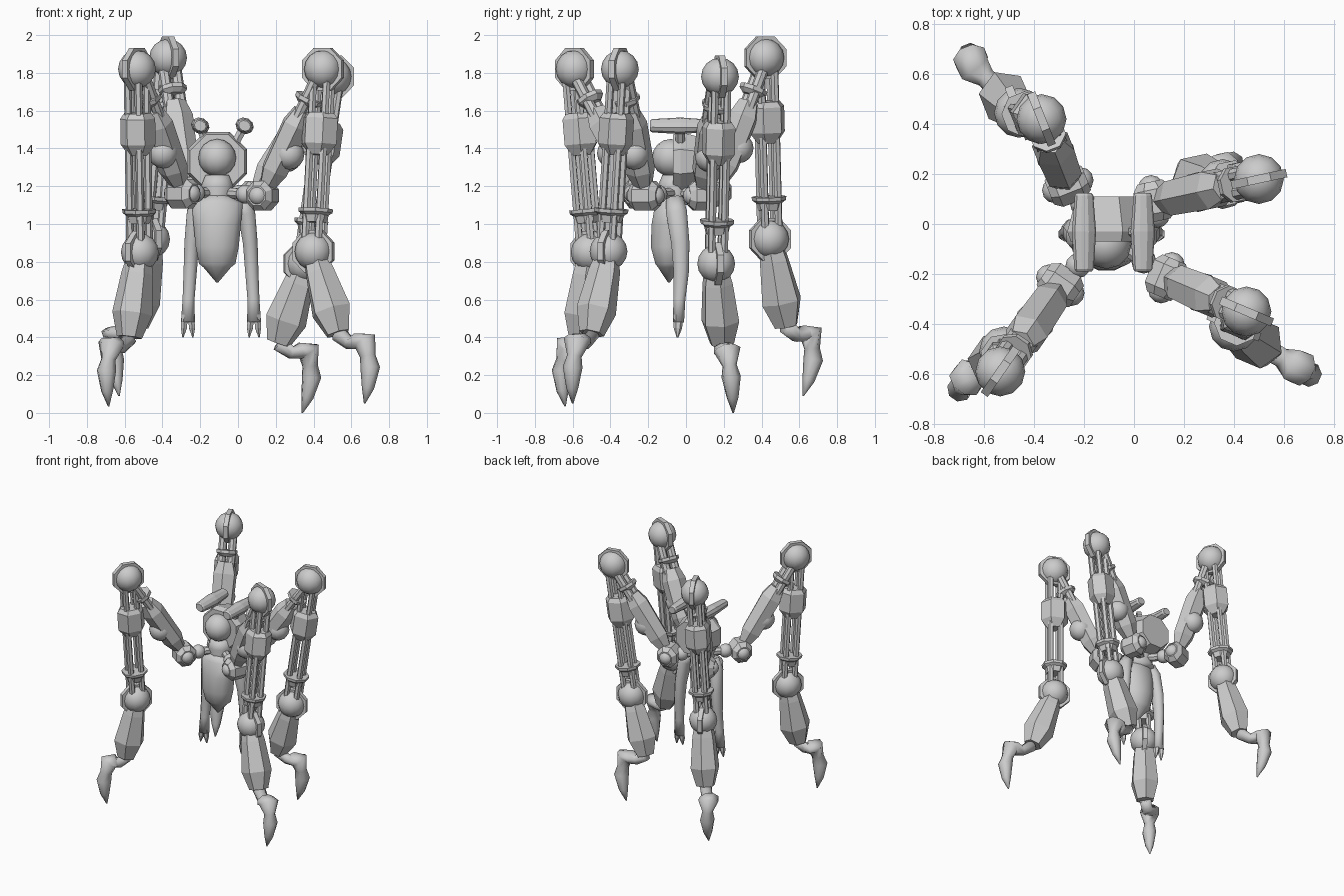
import bpy, bmesh, math
from mathutils import Vector as V

cube = bpy.data.objects.get("Cube")
if cube:
    bpy.data.objects.remove(cube, do_unlink=True)

grey = bpy.data.materials.new("plain_grey")
grey.use_nodes = True
grey.diffuse_color = (0.6, 0.6, 0.6, 1)
grey.node_tree.nodes["Principled BSDF"].inputs["Base Color"].default_value = (0.6, 0.6, 0.6, 1)


def finish(name, bm, smooth):
    bmesh.ops.recalc_face_normals(bm, faces=bm.faces)
    me = bpy.data.meshes.new(name)
    bm.to_mesh(me)
    bm.free()
    me.materials.append(grey)
    for p in me.polygons:
        p.use_smooth = smooth
    ob = bpy.data.objects.new(name, me)
    bpy.context.collection.objects.link(ob)
    return ob


def loft(name, rings, side, sides=8, smooth=False, fixed=False):
    """Skin rings of (centre, half width along side, half depth)."""
    bm = bmesh.new()
    loops = []
    for i, (c, a, b) in enumerate(rings):
        lo, hi = (0, -1) if fixed else (max(i - 1, 0), min(i + 1, len(rings) - 1))
        axis = (rings[hi][0] - rings[lo][0]).normalized()
        s = (side - axis * side.dot(axis)).normalized()
        d = axis.cross(s)
        loops.append([bm.verts.new(c + s * a * math.cos(q) + d * b * math.sin(q))
                      for q in ((k + 0.5) * math.tau / sides for k in range(sides))])
    for l0, l1 in zip(loops, loops[1:]):
        for k in range(sides):
            n = (k + 1) % sides
            bm.faces.new((l0[k], l0[n], l1[n], l1[k]))
    bm.faces.new(loops[0])
    bm.faces.new(loops[-1])
    return finish(name, bm, smooth)


def along(name, p, q, sections, side, sides=8):
    """Straight part between p and q, sections of (fraction, half width, half depth)."""
    return loft(name, [(p.lerp(q, t), a, b) for t, a, b in sections], side, sides, fixed=True)


def ball(name, c, r):
    bm = bmesh.new()
    bmesh.ops.create_uvsphere(bm, u_segments=12, v_segments=8, radius=r)
    bmesh.ops.translate(bm, verts=bm.verts, vec=c)
    return finish(name, bm, True)


def joint(name, c, axis):
    # Round joint split by an octagonal plate
    loft(name + "_plate", [(c + axis * h, 0.122, 0.122) for h in (-0.017, 0.017)], V((0, 0, 1)))
    ball(name + "_ball", c, 0.1)


hub = V((-0.11, -0.04, 1.17))


def leg(name, hip, knee, ankle, shin_end, knuckle, tip):
    hip, knee, ankle, shin_end, knuckle, tip = map(V, (hip, knee, ankle, shin_end, knuckle, tip))
    out = (knee - hip) * V((1, 1, 0))
    out.normalize()
    t = V((-out.y, out.x, 0))
    # Hip
    along(name + "_hub_link", hub, hip, [(0, 0.03, 0.03), (1, 0.03, 0.03)], t)
    ball(name + "_hub_bead", hub.lerp(hip, 0.62), 0.05)
    along(name + "_hip", hip - t * 0.08, hip + t * 0.08,
          [(0, 0.055, 0.055), (0.2, 0.085, 0.08), (0.8, 0.085, 0.08), (1, 0.055, 0.055)], V((0, 0, 1)))
    for s in (-1, 1):
        ball(name + "_hip_cap", hip + t * s * 0.055, 0.052)
    # Upper arm with the elbow ball slung beneath it
    along(name + "_upper_arm", hip, knee,
          [(0.08, 0.05, 0.045), (0.2, 0.08, 0.075), (0.56, 0.088, 0.08), (0.67, 0.06, 0.055)], t, 6)
    ball(name + "_elbow", hip.lerp(knee, 0.34) + out * 0.035 - V((0, 0, 0.01)), 0.08)
    along(name + "_upper_collar", hip, knee, [(0.72, 0.05, 0.05), (0.75, 0.075, 0.075), (0.78, 0.075, 0.075)], t)
    # Piston rods
    fore = (ankle - knee).normalized().cross(t)
    for s in (-1, 1):
        o = t * s * 0.035
        along(name + "_upper_rod", hip + o, knee + o, [(0.55, 0.03, 0.03), (1, 0.03, 0.03)], t, 8)
        for f in (-1, 1):
            o = t * s * 0.034 + fore * f * 0.038
            along(name + "_lower_rod", knee + o, ankle + o, [(0.05, 0.021, 0.021), (0.95, 0.021, 0.021)], t, 6)
    joint(name + "_knee", knee, t)
    # Forearm housing and flared collar
    along(name + "_housing", knee, ankle,
          [(0.24, 0.07, 0.075), (0.27, 0.09, 0.1), (0.41, 0.09, 0.1), (0.47, 0.05, 0.055)], t, 6)
    along(name + "_lower_collar", knee, ankle,
          [(0.765, 0.092, 0.092), (0.785, 0.09, 0.09), (0.8, 0.07, 0.07), (0.84, 0.06, 0.06)], t)
    joint(name + "_ankle", ankle, t)
    # Shin
    along(name + "_shin", ankle, shin_end,
          [(0.1, 0.07, 0.07), (0.25, 0.085, 0.082), (0.72, 0.105, 0.112), (1.0, 0.068, 0.065)], t, 6)
    # Foot: bent link, broad knuckle, narrow neck and curved claw
    mid = shin_end.lerp(knuckle, 0.5) - V((0, 0, 0.03))
    path = [(shin_end, 0.045, 0.045), (mid, 0.042, 0.036), (knuckle - out * 0.02, 0.07, 0.045),
            (knuckle + out * 0.025, 0.072, 0.062),
            (knuckle.lerp(tip, 0.24) + out * 0.035, 0.038, 0.042),
            (knuckle.lerp(tip, 0.42) + out * 0.045, 0.052, 0.052),
            (knuckle.lerp(tip, 0.75) + out * 0.025, 0.032, 0.033), (tip, 0.004, 0.004)]
    loft(name + "_claw", path, t, 8, True)


leg("back_right_leg", (-0.265, 0.155, 1.17), (-0.37, 0.42, 1.88), (-0.46, 0.445, 0.92),
    (-0.54, 0.53, 0.46), (-0.645, 0.64, 0.42), (-0.63, 0.62, 0.09))
leg("back_left_leg", (0.08, 0.09, 1.15), (0.5, 0.18, 1.78), (0.355, 0.16, 0.79),
    (0.215, 0.19, 0.37), (0.35, 0.215, 0.33), (0.34, 0.25, 0.0))
leg("front_left_leg", (0.13, -0.215, 1.15), (0.45, -0.35, 1.82), (0.4, -0.41, 0.855),
    (0.53, -0.5, 0.42), (0.65, -0.57, 0.38), (0.67, -0.6, 0.05))
leg("front_right_leg", (-0.295, -0.245, 1.16), (-0.535, -0.59, 1.82), (-0.52, -0.51, 0.85),
    (-0.575, -0.56, 0.4), (-0.66, -0.61, 0.36), (-0.685, -0.64, 0.035))

# Head, hood and neck
X = V((1, 0, 0))
ball("head", V((-0.11, -0.08, 1.35)), 0.1)
loft("hood", [(V((-0.11, y, 1.33)), r, r) for y, r in ((-0.07, 0.155), (-0.03, 0.17), (0.11, 0.13))], X)
loft("neck", [(V((-0.11, -0.06, z)), r, r) for z, r in ((1.1, 0.1), (1.16, 0.075), (1.2, 0.09), (1.26, 0.065))], X, 10, True)

# Horn tubes on stalks
for x, foot_x in ((-0.2, -0.16), (0.035, -0.03)):
    c = V((x, -0.03, 1.52))
    along("horn_stalk", V((foot_x, -0.03, 1.4)), c, [(0, 0.025, 0.025), (1, 0.025, 0.025)], X, 6)
    loft("horn_tube", [(c + V((0, y, 0)), r, r * 0.85) for y, r in
                       ((-0.16, 0.032), (-0.15, 0.04), (0, 0.05), (0.145, 0.038), (0.155, 0.03))], V((1, 0, -0.5)), 10)

# Robed torso with a pointed hem
torso = [(1.15, 0.06, 0.05), (1.11, 0.14, 0.075), (1.0, 0.13, 0.095), (0.88, 0.118, 0.1),
         (0.79, 0.1, 0.075), (0.77, 0.075, 0.06), (0.69, 0.005, 0.005)]
loft("torso", [(V((-0.11, -0.09, z)), a, b) for z, a, b in torso], X, 12, True)

# Hanging arms with forked hands
for s in (-1, 1):
    at = lambda dx, y, z: V((-0.09 + s * dx, y, z))
    loft("arm", [(at(0.1, -0.06, 1.13), 0.045, 0.05), (at(0.135, -0.05, 1.06), 0.05, 0.06),
                 (at(0.155, -0.03, 0.9), 0.042, 0.052), (at(0.163, -0.025, 0.75), 0.038, 0.044),
                 (at(0.172, -0.035, 0.6), 0.034, 0.034), (at(0.175, -0.04, 0.48), 0.04, 0.032)], X, 8, True)
    for dx in (-0.022, 0.022):
        along("finger", at(0.175 + dx * 0.7, -0.04, 0.52), at(0.175 + dx * 1.2, -0.045, 0.4),
              [(0, 0.02, 0.027), (0.6, 0.018, 0.022), (1, 0.004, 0.005)], X, 6)
